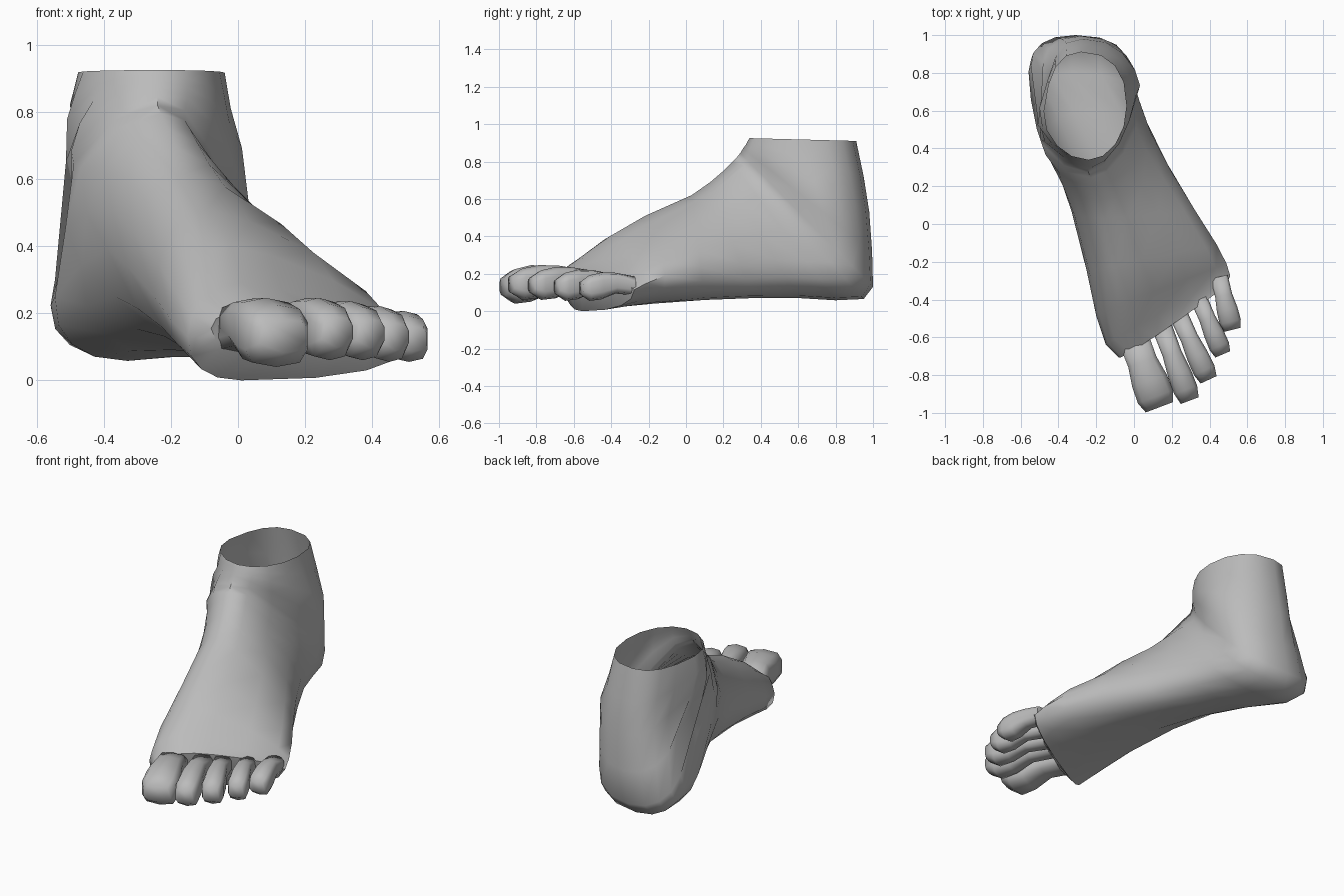
import bpy
import bmesh
from math import sin, cos, pi, exp
from mathutils import Vector

cube = bpy.data.objects.get("Cube")
if cube:
    bpy.data.objects.remove(cube)

skin = bpy.data.materials.new("grey skin")
skin.use_nodes = True
colour = (0.5, 0.5, 0.5, 1)
skin.diffuse_color = colour
skin.node_tree.nodes["Principled BSDF"].inputs["Base Color"].default_value = colour


def power(value, exponent):
    """Signed power, used for squarish ovals."""
    return abs(value) ** exponent * (1 if value >= 0 else -1)


def loft(name, rings, cap_first=False, cap_last=False, angle=1.0):
    """Skin a list of closed rings into one smooth object."""
    bm = bmesh.new()
    loops = [[bm.verts.new(p) for p in ring] for ring in rings]
    count = len(loops[0])
    for a, b in zip(loops, loops[1:]):
        for i in range(count):
            j = (i + 1) % count
            bm.faces.new((a[i], a[j], b[j], b[i]))
    if cap_first:
        bm.faces.new(loops[0])
    if cap_last:
        bm.faces.new(loops[-1])
    bmesh.ops.recalc_face_normals(bm, faces=bm.faces)
    mesh = bpy.data.meshes.new(name)
    bm.to_mesh(mesh)
    bm.free()
    mesh.materials.append(skin)
    obj = bpy.data.objects.new(name, mesh)
    bpy.context.collection.objects.link(obj)
    bpy.ops.object.select_all(action='DESELECT')
    obj.select_set(True)
    bpy.context.view_layer.objects.active = obj
    bpy.ops.object.shade_smooth_by_angle(angle=angle)
    return obj


def bump(y, z, y_mid, z_mid, amount):
    """Soft swelling or hollow around the ankle."""
    return amount * exp(-((y - y_mid) ** 2 + (z - z_mid) ** 2) / .025)


def foot_ring(y_top, z_top, y_low, z_low, x_in, x_out, x_top, x_low, f_in, f_out, count=16):
    """Oval through a top, a low, an inner and an outer point; f is the height share of the sides."""
    slant = max(0, -y_top)
    # the outer instep slopes almost straight, easing to a round ankle
    straight = 1 + .5 * min(1, max(0, .3 - y_top) / .2)
    points = []
    for i in range(count):
        a = 2 * pi * i / count
        outer = i <= count / 2
        side, upper = (x_out, f_out) if outer else (x_in, f_in)
        s, c = abs(sin(a)), cos(a)
        if c >= 0:
            e = straight if outer else 1
            f = upper * (1 - c ** e)
            x = x_top + (side - x_top) * s ** e
        else:
            f = upper + (1 - upper) * abs(c) ** .85
            x = x_low + (side - x_low) * s ** .85
        y = y_top + (y_low - y_top) * f
        z = z_top + (z_low - z_top) * f
        if s > .3 and outer:
            x += bump(y, z, .74, .57, .045)
        elif s > .3:
            x += bump(y, z, .53, .75, -.06) + bump(y, z, .68, .5, .055)
        points.append((x, y + slant * x, z))
    return points


# Foot and ankle: rings run from the toe line, fan round the heel, and end at the open top
sections = [
    (-.67, .23, -.64, .08, -.08, .48, .12, .12, .50, .50),
    (-.55, .29, -.56, .00, -.15, .51, .01, .01, .55, .60),
    (-.40, .40, -.41, .02, -.20, .49, -.02, .08, .58, .66),
    (-.20, .51, -.20, .04, -.25, .44, -.09, .12, .55, .68),
    (.03, .62, .10, .06, -.33, .32, -.15, .10, .50, .68),
    (.13, .69, .36, .07, -.39, .19, -.18, -.04, .48, .70),
    (.20, .75, .60, .07, -.47, .09, -.21, -.20, .60, .70),
    (.245, .795, .80, .058, -.55, .03, -.23, -.33, .74, .72),
    (.27, .82, .95, .065, -.56, -.01, -.24, -.33, .79, .74),
    (.29, .845, 1, .13, -.55, -.02, -.24, -.31, .76, .72),
    (.305, .87, .995, .32, -.51, -.01, -.24, -.28, .64, .62),
    (.32, .89, .98, .53, -.47, -.01, -.24, -.27, .50, .55),
    (.33, .91, .95, .72, -.465, -.025, -.24, -.27, .46, .52),
    (.34, .925, .91, .91, -.46, -.04, -.24, -.28, .45, .50),
]
loft("foot_and_ankle", [foot_ring(*s) for s in sections], cap_first=True)


def toe(name, base, tip, width, top, low, count=10):
    """Squarish finger with a narrow neck and a broad pad."""
    start, end = Vector(base), Vector(tip)
    along = end - start
    side = Vector((-along.y, along.x)).normalized()
    # share of length, width, upper height and lower height
    shape = [(0, .85, .85, .2), (.35, .82, .97, .25), (.62, 1, .98, .05),
             (.85, 1.03, .88, 0), (1, .8, .68, .2)]
    rings = []
    for t, w, up, down in shape:
        mid = start + along * t
        z_up, z_down = low + (top - low) * up, low + (top - low) * down
        ring = []
        for i in range(count):
            a = 2 * pi * (i + .5) / count
            p = mid + side * (power(cos(a), .6) * w * width / 2)
            z = (z_up + z_down) / 2 + power(sin(a), .7) * (z_up - z_down) / 2
            ring.append((p.x, p.y, z))
        rings.append(ring)
    loft(name, rings, cap_first=True, cap_last=True, angle=1.5)


# Toes, from the big one outwards
toe("big_toe", (-.005, -.6), (.135, -.97), .2, .25, .04)
toe("second_toe", (.15, -.55), (.295, -.935), .13, .25, .06)
toe("third_toe", (.24, -.49), (.395, -.825), .12, .24, .06)
toe("fourth_toe", (.345, -.4), (.47, -.69), .11, .225, .055)
toe("little_toe", (.45, -.28), (.52, -.56), .115, .21, .055)
